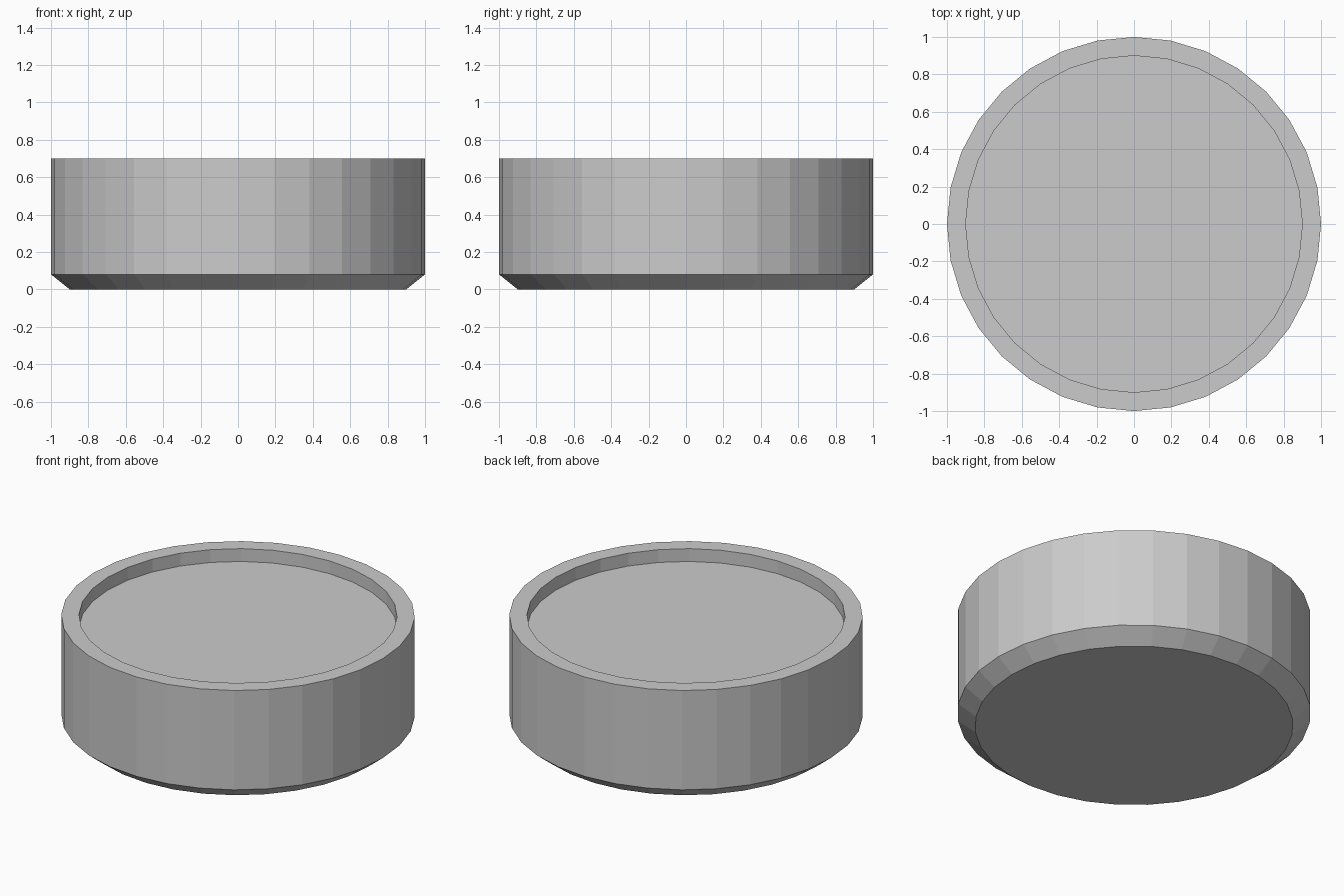
import bpy, bmesh
from math import cos, sin, tau

if "Cube" in bpy.data.objects:
    bpy.data.objects.remove(bpy.data.objects["Cube"])

SIDES = 32

# Profile (radius, z): chamfered base, straight wall, flat rim, recessed top
profile = [(0.9, 0.0), (1.0, 0.08), (1.0, 0.7), (0.9, 0.7), (0.9, 0.62)]

bm = bmesh.new()
rings = [[bm.verts.new((r * cos(tau * i / SIDES), r * sin(tau * i / SIDES), z))
          for i in range(SIDES)] for r, z in profile]

# Walls between neighbouring rings
for low, high in zip(rings, rings[1:]):
    for i in range(SIDES):
        j = (i + 1) % SIDES
        bm.faces.new((low[i], low[j], high[j], high[i]))

# Underside and recessed floor
bm.faces.new(rings[0][::-1])
bm.faces.new(rings[-1])
bmesh.ops.recalc_face_normals(bm, faces=bm.faces)

mesh = bpy.data.meshes.new("round_dish")
bm.to_mesh(mesh)
bm.free()
dish = bpy.data.objects.new("round_dish", mesh)
bpy.context.collection.objects.link(dish)
